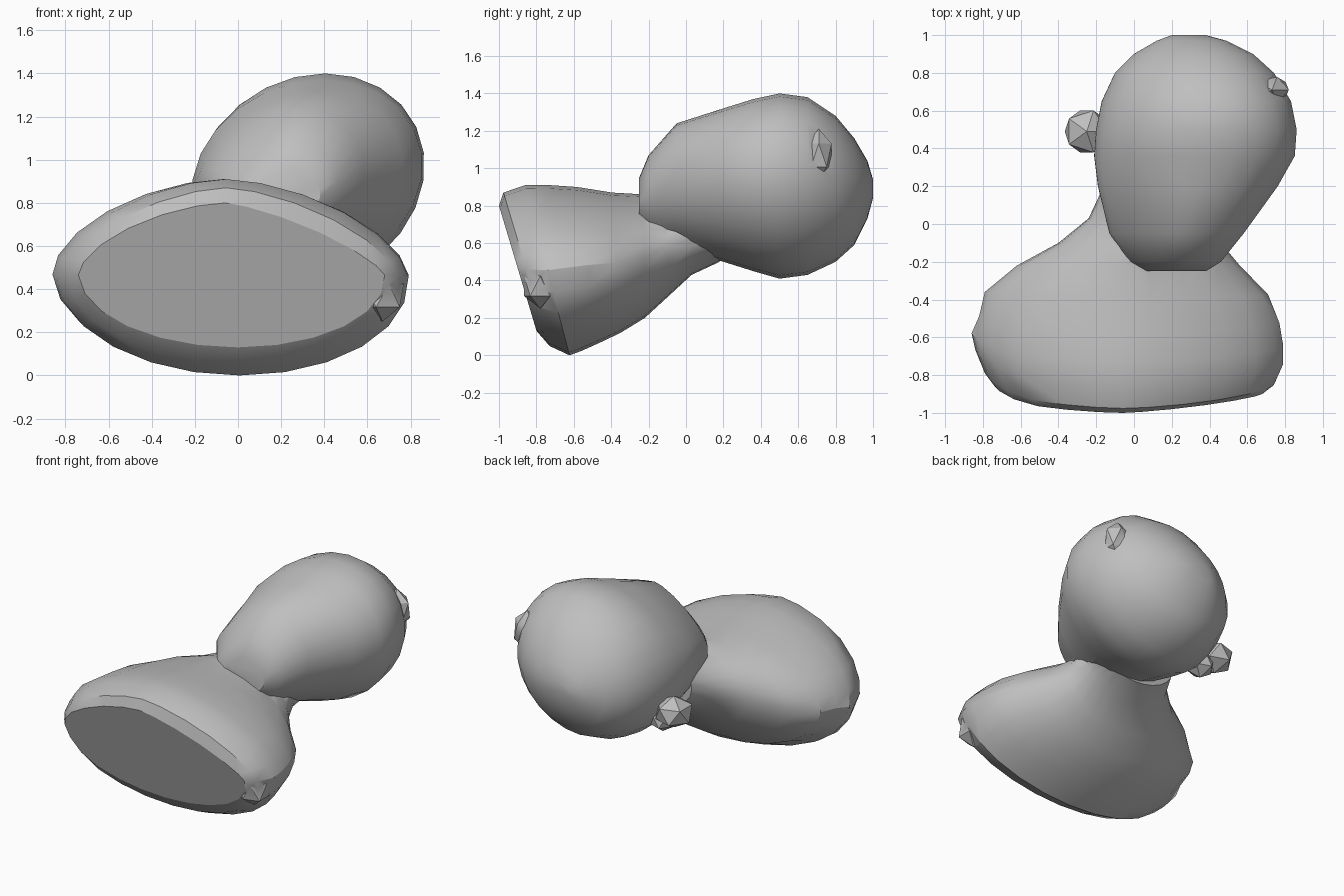
import bpy, bmesh, math
from mathutils import Vector

if "Cube" in bpy.data.objects:
    bpy.data.objects.remove(bpy.data.objects["Cube"])

grey = bpy.data.materials.new("plain grey")
grey.diffuse_color = (0.52, 0.52, 0.52, 1)
grey.use_nodes = True
grey.node_tree.nodes["Principled BSDF"].inputs["Base Color"].default_value = grey.diffuse_color


def finish(name, bm):
    bmesh.ops.recalc_face_normals(bm, faces=bm.faces)
    mesh = bpy.data.meshes.new(name)
    bm.to_mesh(mesh)
    bm.free()
    mesh.materials.append(grey)
    ob = bpy.data.objects.new(name, mesh)
    bpy.context.collection.objects.link(ob)
    return ob


def loft(name, stations, lean, segments=24):
    """Skin oval rings: (y, y slope per z, left, right, bottom, top, upper-left and upper-right pinch)."""
    bm = bmesh.new()
    rings = []
    for y, slope, xl, xr, zb, zt, *pinch in stations:
        cx, cz, rx, rz = (xl + xr) / 2, (zb + zt) / 2, (xr - xl) / 2, (zt - zb) / 2
        left, right = pinch or (1, 1)
        ring = []
        for i in range(segments):
            a = 2 * math.pi * i / segments
            s, c = math.sin(a), math.cos(a)
            if s > 0:
                p = right if c > 0 else left
                s, c = s ** p, math.copysign(abs(c) ** p, c)
            x, z = cx + rx * c + lean * rx * s, cz + rz * s
            bow = 2.5 * slope * max(0, -x - 0.5) ** 2  # left end curls back
            ring.append(bm.verts.new((x, y - slope * (z - 0.45) + bow, z)))
        rings.append(ring)
    for a, b in zip(rings, rings[1:]):
        for i in range(segments):
            j = (i + 1) % segments
            bm.faces.new((a[i], a[j], b[j], b[i]))
    bm.faces.new(rings[0])
    bm.faces.new(rings[-1])
    return finish(name, bm)


def lump(name, centre, radii):
    bm = bmesh.new()
    bmesh.ops.create_icosphere(bm, subdivisions=1, radius=1)
    for v in bm.verts:
        v.co = Vector(centre) + Vector(a * b for a, b in zip(v.co, radii))
    return finish(name, bm)


# Broad body with a flat sloping front, narrowing back into the neck
body = loft("body_and_head", [
    (-0.895, 0.30, -0.74, 0.68, 0.13, 0.80, 1.25, 1.5),
    (-0.85, 0.30, -0.79, 0.74, 0.05, 0.87, 1.25, 1.3),
    (-0.74, 0.26, -0.84, 0.79, 0.00, 0.91, 1.2, 1.2),
    (-0.64, 0.20, -0.86, 0.79, 0.025, 0.91, 1.18, 1.2),
    (-0.52, 0.14, -0.82, 0.77, 0.065, 0.90, 1.15, 1.2),
    (-0.37, 0.06, -0.79, 0.71, 0.12, 0.87, 1.15, 1.2),
    (-0.22, 0.00, -0.62, 0.56, 0.20, 0.86, 1.15, 1.2),
    (-0.10, 0.00, -0.40, 0.46, 0.31, 0.85, 1.1, 1.1),
    (0.03, 0.00, -0.24, 0.42, 0.43, 0.85),
    (0.18, 0.00, -0.17, 0.45, 0.50, 0.88),
], -0.04)

# Round head, stretched forward to a blunt end above the neck
head = loft("head", [
    (-0.25, 0.00, 0.06, 0.38, 0.70, 0.95, 1.2, 1),
    (-0.20, 0.00, -0.02, 0.46, 0.62, 1.07, 1.35, 1),
    (-0.05, 0.00, -0.13, 0.58, 0.57, 1.24, 1.4, 1),
    (0.20, 0.00, -0.19, 0.76, 0.50, 1.32, 1.2, 1),
    (0.36, 0.00, -0.21, 0.85, 0.45, 1.37),
    (0.50, 0.00, -0.20, 0.86, 0.41, 1.40),
    (0.65, 0.00, -0.17, 0.83, 0.43, 1.38),
    (0.80, 0.00, -0.10, 0.74, 0.50, 1.28),
    (0.90, 0.00, 0.00, 0.63, 0.59, 1.16),
    (0.97, 0.00, 0.12, 0.49, 0.73, 1.04),
    (1.00, 0.00, 0.20, 0.38, 0.84, 0.94),
], 0.14)

# Faceted lumps on the head and the lower front corner
lumps = [
    lump("side_knob", (-0.25, 0.49, 0.68), (0.13, 0.13, 0.11)),
    lump("knob_root", (-0.15, 0.47, 0.61), (0.10, 0.10, 0.10)),
    lump("head_bump", (0.73, 0.71, 1.07), (0.10, 0.08, 0.14)),
    lump("corner_bump", (0.67, -0.78, 0.37), (0.11, 0.10, 0.12)),
]

# Weld everything into one skin
bpy.context.view_layer.objects.active = body
body.select_set(True)
for part in [head] + lumps:
    mod = body.modifiers.new("weld", 'BOOLEAN')
    mod.operation, mod.solver, mod.object = 'UNION', 'EXACT', part
    bpy.ops.object.modifier_apply(modifier=mod.name)
    bpy.data.objects.remove(part)

# Keep the flat front crisp
bm = bmesh.new()
bm.from_mesh(body.data)
for f in bm.faces:
    if f.normal.y < -0.9 and f.calc_area() > 0.2:
        for e in f.edges:
            e.smooth = False
bm.to_mesh(body.data)
bm.free()
bpy.ops.object.shade_smooth_by_angle(angle=math.radians(32))
